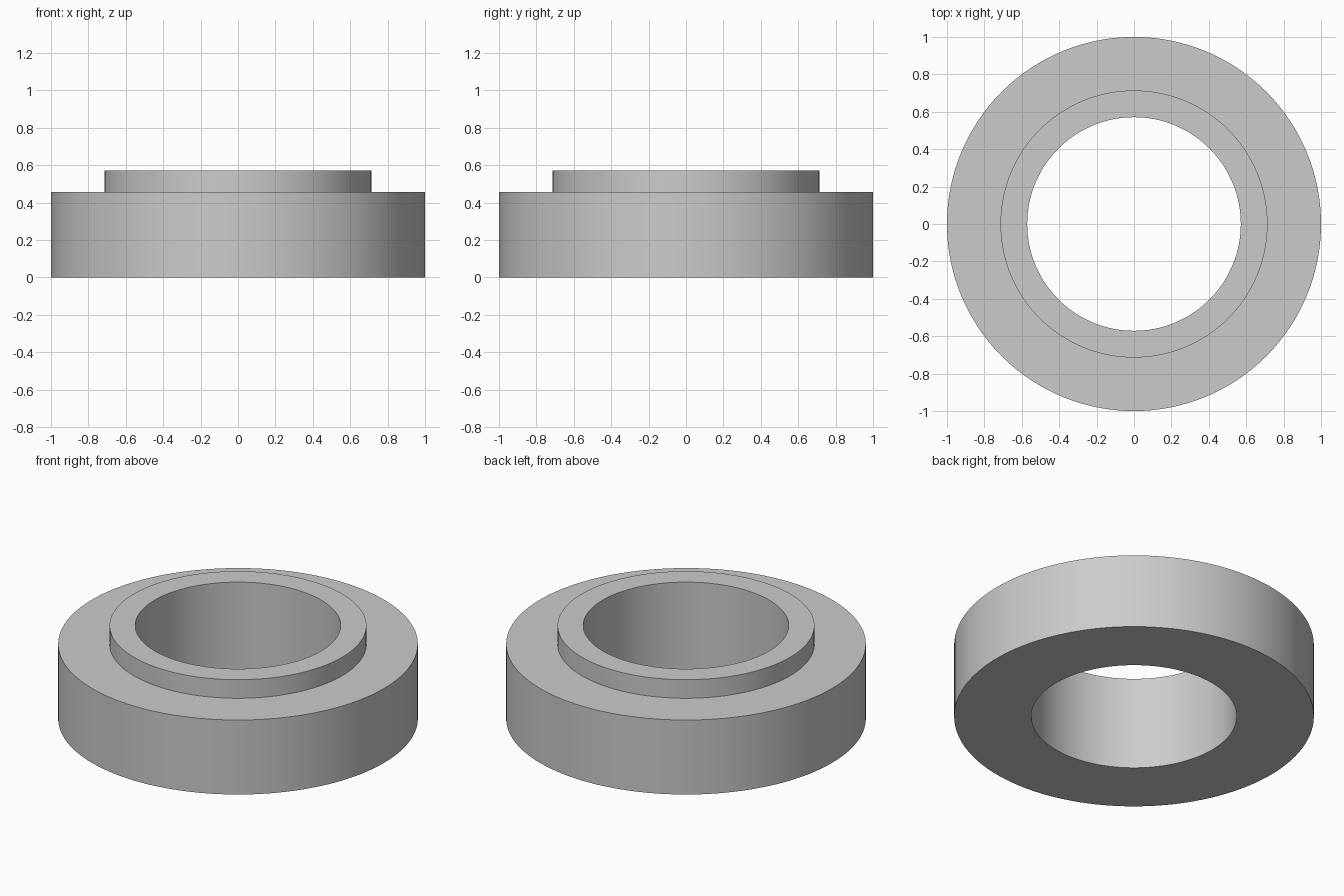
import bpy
import bmesh
import math

cube = bpy.data.objects.get("Cube")
if cube:
    bpy.data.objects.remove(cube, do_unlink=True)

# Plain grey metal
grey = bpy.data.materials.new("grey_metal")
grey.use_nodes = True
colour = (0.6, 0.6, 0.6, 1)
grey.diffuse_color = colour
grey.node_tree.nodes["Principled BSDF"].inputs["Base Color"].default_value = colour

# Dimensions
OUTER, COLLAR, BORE = 1.0, 0.714, 0.571
FLANGE_TOP, COLLAR_TOP = 0.457, 0.571
SEGMENTS = 128


def lathe(name, profile, material):
    """Revolve a closed (radius, height) profile around the z axis."""
    bm = bmesh.new()
    verts = [bm.verts.new((r, 0, z)) for r, z in profile]
    edges = [bm.edges.new((v, verts[(i + 1) % len(verts)])) for i, v in enumerate(verts)]
    bmesh.ops.spin(bm, geom=verts + edges, cent=(0, 0, 0), axis=(0, 0, 1),
                   angle=math.tau, steps=SEGMENTS, use_merge=True)
    bmesh.ops.remove_doubles(bm, verts=bm.verts, dist=1e-5)
    bmesh.ops.recalc_face_normals(bm, faces=bm.faces)
    mesh = bpy.data.meshes.new(name)
    bm.to_mesh(mesh)
    bm.free()
    mesh.materials.append(material)
    obj = bpy.data.objects.new(name, mesh)
    bpy.context.collection.objects.link(obj)
    return obj


# Stepped ring: wide flange with a raised collar and a through bore
ring = lathe("stepped_ring", [
    (BORE, 0), (OUTER, 0), (OUTER, FLANGE_TOP),
    (COLLAR, FLANGE_TOP), (COLLAR, COLLAR_TOP), (BORE, COLLAR_TOP),
], grey)

# Smooth walls with crisp rims
bpy.ops.object.select_all(action="DESELECT")
ring.select_set(True)
bpy.context.view_layer.objects.active = ring
bpy.ops.object.shade_smooth_by_angle(angle=math.radians(30))
